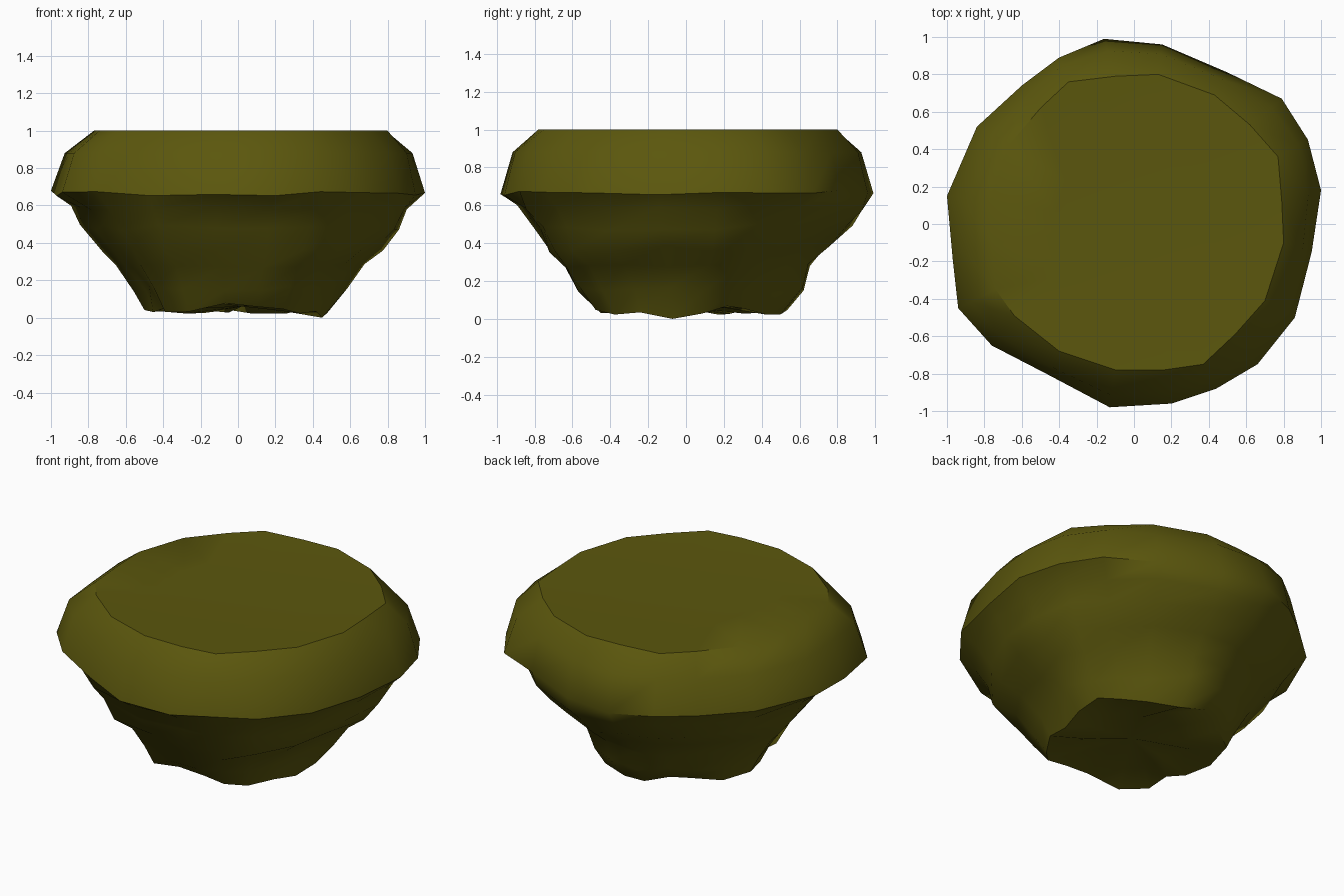
import bpy, bmesh, math, random

if "Cube" in bpy.data.objects:
    bpy.data.objects.remove(bpy.data.objects["Cube"])

random.seed(11)

# outline of the flat top and of the widest rim, paired corner by corner
TOP = [(-.1, .79), (.13, .8), (.43, .69), (.62, .53), (.77, .36), (.79, .12), (.8, -.1),
       (.7, -.41), (.54, -.59), (.37, -.75), (.16, -.78), (-.1, -.78), (-.4, -.68),
       (-.64, -.49), (-.74, -.35), (-.76, -.1), (-.77, .12), (-.67, .42), (-.5, .62), (-.35, .76)]
RIM = [(-.16, .99), (.15, .96), (.5, .81), (.79, .67), (.93, .45), (1, .18), (.95, -.15),
       (.86, -.5), (.66, -.75), (.44, -.88), (.2, -.96), (-.13, -.98), (-.47, -.8),
       (-.76, -.65), (-.94, -.45), (-.97, -.18), (-1, .15), (-.84, .52), (-.6, .74), (-.4, .89)]
N = len(TOP)

# underside rings: height, radius towards right, back, left, front, height jitter
UNDER = [(.59, .93, .95, .89, .91, .02), (.48, .88, .87, .82, .82, .02),
         (.37, .80, .77, .72, .77, .02), (.27, .67, .66, .64, .67, .02),
         (.15, .57, .62, .54, .60, .02), (.05, .50, .52, .49, .51, .03),
         (.06, .30, .30, .30, .30, .04)]

bm = bmesh.new()
rings = [[bm.verts.new((x * .55, y * .55, .99)) for x, y in TOP],
         [bm.verts.new((x, y, 1)) for x, y in TOP],
         [bm.verts.new((a + (c - a) * .68, b + (d - b) * .68, .88))
          for (a, b), (c, d) in zip(TOP, RIM)],
         [bm.verts.new((x, y, .67 + random.uniform(-.02, .01))) for x, y in RIM]]

# eroded rock underside: vertical ribs carried through, with ledges between
ribs = [(.022 if i % 4 < 2 else -.022) + random.uniform(-.012, .012) for i in range(N)]
for z, right, back, left, front, jz in UNDER:
    ring = []
    for (x, y), rib in zip(RIM, ribs):
        a = math.atan2(y, x)
        c, s = math.cos(a), math.sin(a)
        rad = c * c * (right if c > 0 else left) + s * s * (back if s > 0 else front)
        rad = min(rad + rib - .01 + random.uniform(-.02, .02), math.hypot(x, y) - .02)
        ring.append(bm.verts.new((rad * c, rad * s, z + random.uniform(-jz, jz))))
    rings.append(ring)

# join rings and close both ends
for up, low in zip(rings, rings[1:]):
    for i in range(N):
        j = (i + 1) % N
        bm.faces.new((up[i], up[j], low[j], low[i]))
bm.faces.new(rings[0])
tip = bm.verts.new((.02, 0, .06))
for i in range(N):
    bm.faces.new((rings[-1][i], rings[-1][(i + 1) % N], tip))
bmesh.ops.recalc_face_normals(bm, faces=bm.faces)

# rest the lowest point on the ground
min(bm.verts, key=lambda v: v.co.z).co.z = 0

mesh = bpy.data.meshes.new("rock_island")
bm.to_mesh(mesh)
bm.free()
rock = bpy.data.objects.new("rock_island", mesh)
bpy.context.collection.objects.link(rock)

mat = bpy.data.materials.new("olive_rock")
mat.diffuse_color = (.105, .095, .004, 1)
mat.use_nodes = True
mat.node_tree.nodes["Principled BSDF"].inputs["Base Color"].default_value = mat.diffuse_color
mesh.materials.append(mat)

bpy.context.view_layer.objects.active = rock
rock.select_set(True)
bpy.ops.object.shade_smooth_by_angle(angle=math.radians(42))
